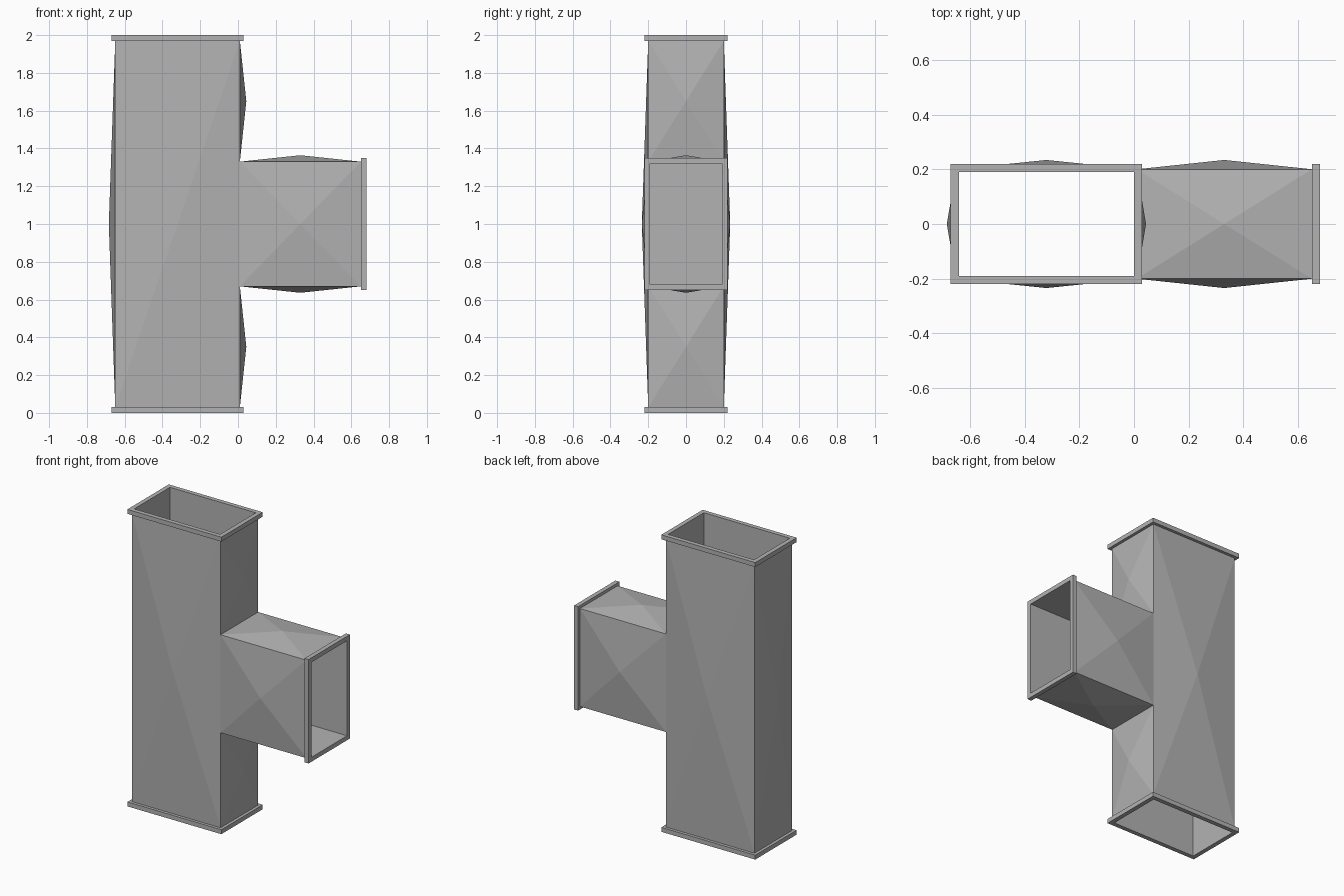
import bpy
import bmesh
from mathutils import Vector

cube = bpy.data.objects.get("Cube")
if cube:
    bpy.data.objects.remove(cube, do_unlink=True)

steel = bpy.data.materials.new("galvanised_grey")
steel.use_nodes = True
GREY = (0.45, 0.45, 0.45, 1)
steel.diffuse_color = GREY
steel.node_tree.nodes["Principled BSDF"].inputs["Base Color"].default_value = GREY

# Outer wall planes of the trunk and the side branch
LEFT, RIGHT, DEPTH = -0.65, 0.01, 0.2
LOW, HIGH = 0.67, 1.33
END, TOP = 0.68, 2.0
RIM = 0.03      # flange thickness
LIP = 0.02      # flange overhang
SHEET = 0.01    # wall thickness
CREASE = 0.034  # height of the cross-broken panels


def finish(name, bm):
    mesh = bpy.data.meshes.new(name)
    bm.to_mesh(mesh)
    bm.free()
    mesh.materials.append(steel)
    obj = bpy.data.objects.new(name, mesh)
    bpy.context.collection.objects.link(obj)
    return obj


def tee_skin(name, inset, rim, crease, inward):
    """Open tee of rectangular panels, optionally raised to a point."""
    x0, x1, x2 = LEFT + inset, RIGHT - inset, END - rim
    z0, z3 = rim, TOP - rim
    z1, z2 = LOW + inset, HIGH - inset
    d = DEPTH - inset
    bm = bmesh.new()

    def panel(points, outward):
        face = bm.faces.new([bm.verts.new(p) for p in points])
        face.normal_update()
        if (face.normal.dot(Vector(outward)) < 0) != inward:
            face.normal_flip()

    # Front and back of the trunk and branch
    for s in (-1, 1):
        for xa, xb, za, zb in ((x0, x1, z0, z3), (x1, x2, z1, z2)):
            panel([(xa, s * d, za), (xb, s * d, za),
                   (xb, s * d, zb), (xa, s * d, zb)], (0, s, 0))
    # Trunk sides, split around the branch
    for x, za, zb, s in ((x0, z0, z3, -1), (x1, z0, z1, 1), (x1, z2, z3, 1)):
        panel([(x, -d, za), (x, d, za), (x, d, zb), (x, -d, zb)], (s, 0, 0))
    # Branch floor and roof
    for z, s in ((z1, -1), (z2, 1)):
        panel([(x1, -d, z), (x2, -d, z), (x2, d, z), (x1, d, z)], (0, 0, s))

    if crease:
        bmesh.ops.poke(bm, faces=bm.faces[:], offset=crease, center_mode='MEAN')
    bmesh.ops.remove_doubles(bm, verts=bm.verts[:], dist=0.0001)
    return finish(name, bm)


def flange(name, to_world, a0, a1, b0, b1, start):
    """Rectangular ring around a duct mouth, RIM thick from start."""
    bm = bmesh.new()
    loops = []
    for grow in (LIP, -SHEET):
        for c in (start, start + RIM):
            loops.append([bm.verts.new(to_world(a, b, c)) for a, b in (
                (a0 - grow, b0 - grow), (a1 + grow, b0 - grow),
                (a1 + grow, b1 + grow), (a0 - grow, b1 + grow))])
    outer0, outer1, inner0, inner1 = loops
    for p, q in ((outer0, outer1), (outer1, inner1),
                 (inner1, inner0), (inner0, outer0)):
        for i in range(4):
            j = (i + 1) % 4
            bm.faces.new((p[i], p[j], q[j], q[i]))
    bmesh.ops.recalc_face_normals(bm, faces=bm.faces[:])
    return finish(name, bm)


tee_skin("duct_outer_panels", 0, RIM, CREASE, False)
tee_skin("duct_inner_lining", SHEET, RIM, 0, True)

# Flanges on the three mouths
for label, z in (("bottom_flange", 0), ("top_flange", TOP - RIM)):
    flange(label, lambda a, b, c: (a, b, c), LEFT, RIGHT, -DEPTH, DEPTH, z)
flange("branch_flange", lambda a, b, c: (c, a, b), -DEPTH, DEPTH, LOW, HIGH, END - RIM)
